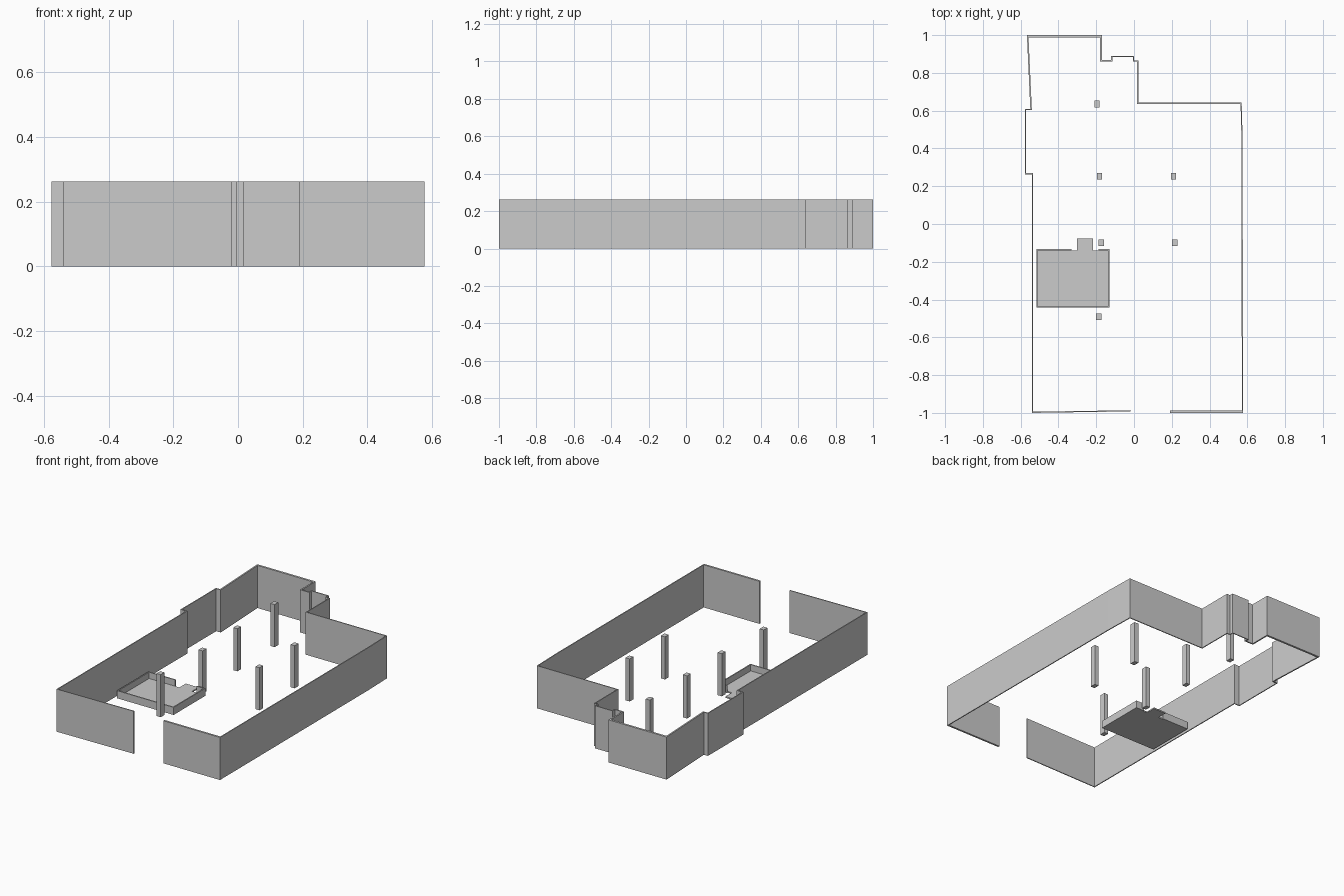
import bpy, bmesh
from mathutils import Vector

if "Cube" in bpy.data.objects:
    bpy.data.objects.remove(bpy.data.objects["Cube"])

H = 0.263  # wall and column height


def prism(name, outline, z0, z1):
    """Extrude a closed 2D outline between two heights."""
    bm = bmesh.new()
    face = bm.faces.new([bm.verts.new((x, y, z0)) for x, y in outline])
    ext = bmesh.ops.extrude_face_region(bm, geom=[face])
    verts = [g for g in ext["geom"] if isinstance(g, bmesh.types.BMVert)]
    bmesh.ops.translate(bm, verts=verts, vec=(0, 0, z1 - z0))
    bmesh.ops.recalc_face_normals(bm, faces=bm.faces)
    mesh = bpy.data.meshes.new(name)
    bm.to_mesh(mesh)
    bm.free()
    obj = bpy.data.objects.new(name, mesh)
    bpy.context.collection.objects.link(obj)
    return obj


def box(name, x0, x1, y0, y1, z0, z1):
    return prism(name, [(x0, y0), (x1, y0), (x1, y1), (x0, y1)], z0, z1)


def wall(name, path, thick, z0, z1):
    """Mitred wall: path is the outer face, thickness goes to its right."""
    pts = [Vector(p) for p in path]
    dirs = [(b - a).normalized() for a, b in zip(pts, pts[1:])]
    norms = [Vector((d.y, -d.x)) for d in dirs]
    inner = [pts[0] + norms[0] * thick[0]]
    for i in range(1, len(dirs)):
        n, m = norms[i - 1], norms[i]
        det = n.x * m.y - n.y * m.x
        a, b = thick[i - 1], thick[i]
        if abs(det) < 0.1:
            off = m * b
        else:
            off = Vector(((a * m.y - b * n.y) / det, (b * n.x - a * m.x) / det))
        inner.append(pts[i] + off)
    inner.append(pts[-1] + norms[-1] * thick[-1])
    return prism(name, [tuple(p) for p in pts + inner[::-1]], z0, z1)


# Outer walls, clockwise from the left side of the entrance to the right side
outer = [(-0.018, -0.992), (-0.54, -1.0), (-0.54, 0.263), (-0.577, 0.263),
         (-0.577, 0.61), (-0.549, 0.61), (-0.567, 1.0), (-0.17, 1.0),
         (-0.17, 0.868), (-0.122, 0.868), (-0.122, 0.89), (0.0, 0.89),
         (0.0, 0.866), (0.023, 0.866), (0.023, 0.642), (0.57, 0.642),
         (0.575, 0.45), (0.577, -1.0), (0.19, -1.0)]
thick = [0.006, 0.006, 0.006, 0.006, 0.007, 0.008, 0.013, 0.009, 0.008,
         0.007, 0.006, 0.005, 0.005, 0.006, 0.006, 0.006, 0.006, 0.012]
wall("outer_wall", outer, thick, 0, H)

# Free-standing columns
for i, (x, y) in enumerate([(-0.196, 0.635), (-0.183, 0.253), (0.209, 0.253),
                            (-0.174, -0.099), (0.215, -0.099), (-0.186, -0.491)]):
    box(f"column_{i + 1}", x - 0.014, x + 0.014, y - 0.018, y + 0.018, 0, H)

# Low enclosure: floor slab with an entry tongue, and a rim open at the back
prism("enclosure_floor", [(-0.517, -0.443), (-0.13, -0.443), (-0.13, -0.14),
                          (-0.216, -0.14), (-0.216, -0.077), (-0.303, -0.077),
                          (-0.303, -0.14), (-0.517, -0.14)], 0, 0.008)
rim = [(-0.187, -0.133), (-0.13, -0.133), (-0.13, -0.443),
       (-0.517, -0.443), (-0.517, -0.133), (-0.332, -0.133)]
wall("enclosure_rim", rim, [0.007] * 5, 0, 0.047)
